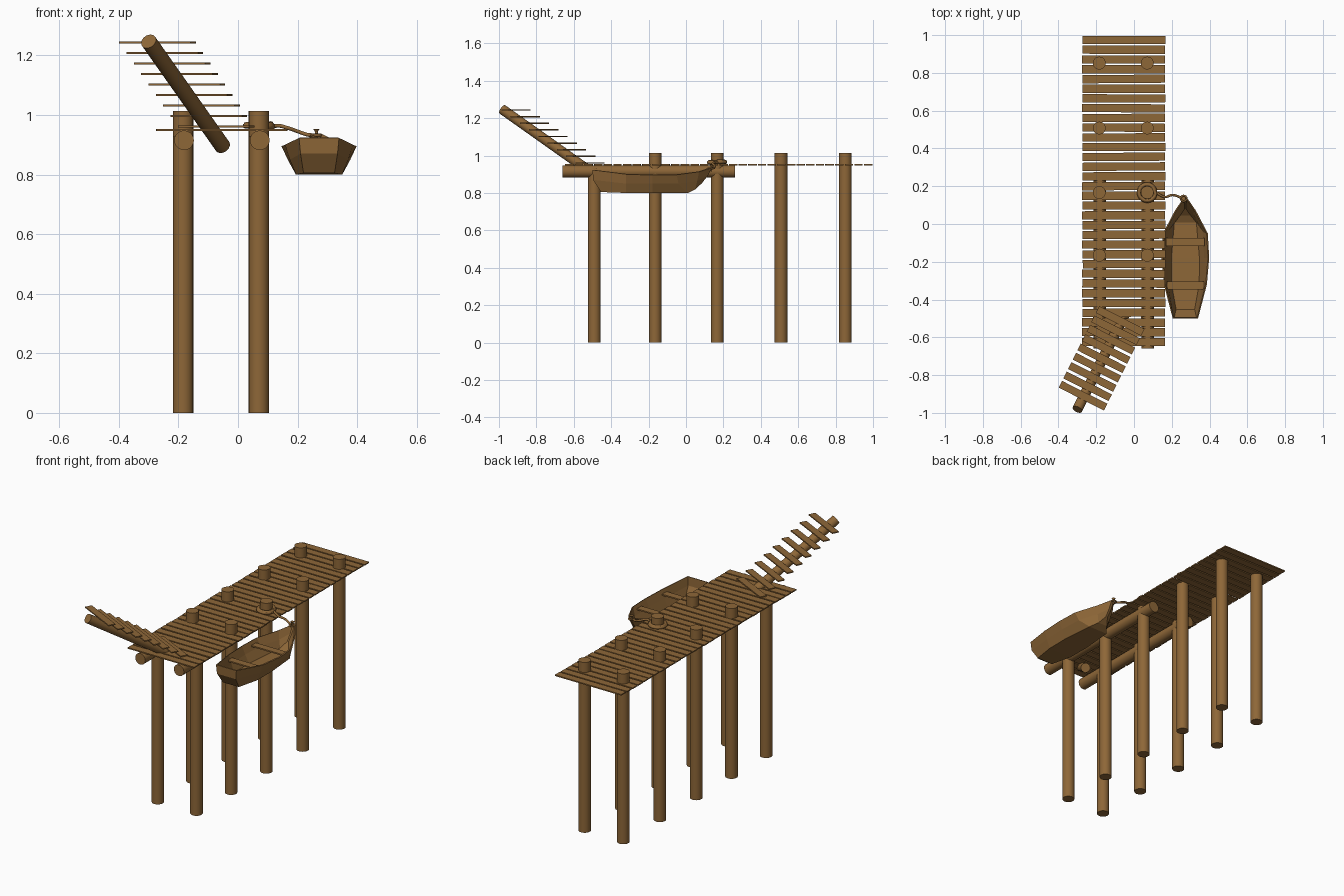
import bpy, bmesh, math, random
from mathutils import Vector, Matrix

if "Cube" in bpy.data.objects:
    bpy.data.objects.remove(bpy.data.objects["Cube"])

random.seed(4)
wood = bpy.data.materials.new("brown wood")
wood.diffuse_color = (0.27, 0.135, 0.039, 1)
wood.use_nodes = True
wood.node_tree.nodes["Principled BSDF"].inputs["Base Color"].default_value = wood.diffuse_color


def finish(name, bm, smooth=False):
    bmesh.ops.recalc_face_normals(bm, faces=bm.faces)
    me = bpy.data.meshes.new(name)
    bm.to_mesh(me)
    bm.free()
    ob = bpy.data.objects.new(name, me)
    bpy.context.collection.objects.link(ob)
    me.materials.append(wood)
    if smooth:
        bpy.ops.object.select_all(action='DESELECT')
        bpy.context.view_layer.objects.active = ob
        ob.select_set(True)
        bpy.ops.object.shade_smooth_by_angle(angle=math.radians(40))
    return ob


def add_box(bm, centre, size, turn=0.0):
    m = Matrix.Translation(centre) @ Matrix.Rotation(turn, 4, 'Z') @ Matrix.Diagonal((*size, 1))
    bmesh.ops.create_cube(bm, size=1, matrix=m)


def log(name, a, b, r, r2=None, sides=20):
    a, b = Vector(a), Vector(b)
    d = b - a
    m = Matrix.Translation((a + b) / 2) @ d.to_track_quat('Z', 'Y').to_matrix().to_4x4()
    bm = bmesh.new()
    bmesh.ops.create_cone(bm, cap_ends=True, segments=sides, radius1=r,
                          radius2=r if r2 is None else r2, depth=d.length, matrix=m)
    return finish(name, bm, True)


def rope(name, pts, r, cyclic=False):
    cu = bpy.data.curves.new(name, 'CURVE')
    cu.dimensions = '3D'
    cu.bevel_depth = r
    cu.bevel_resolution = 2
    cu.resolution_u = 5
    cu.use_fill_caps = True
    sp = cu.splines.new('BEZIER')
    sp.bezier_points.add(len(pts) - 1)
    for p, co in zip(sp.bezier_points, pts):
        p.co = co
        p.handle_left_type = p.handle_right_type = 'AUTO'
    sp.use_cyclic_u = cyclic
    cu.materials.append(wood)
    ob = bpy.data.objects.new(name, cu)
    bpy.context.collection.objects.link(ob)


# Posts: the front pair stops under the deck, the others pass through it
for x in (-0.184, 0.07):
    for i, y in enumerate((-0.49, -0.165, 0.167, 0.508, 0.852)):
        log(f"post_{i}", (x, y, 0), (x, y, 0.93 if i == 0 else 1.013), 0.034)
# Beams lying below the deck
for x in (-0.181, 0.073):
    log("deck_beam", (x, -0.66, 0.915), (x, 0.262, 0.915), 0.033)

# Deck planks
bm = bmesh.new()
N = 32
pitch = 1.65 / N
for i in range(N):
    add_box(bm, (-0.054 + random.uniform(-.002, .002), -0.65 + (i + 0.5) * pitch, 0.950),
            (0.438, 0.0435, 0.007), random.uniform(-.008, .008) if 0 < i < N - 1 else 0)
finish("deck_planks", bm)

# Gangway: sloping log with level steps
log("gangway_log", (-0.30, -0.982, 1.247), (-0.052, -0.485, 0.895), 0.027)
bm = bmesh.new()
for i in range(9):
    add_box(bm, (-0.27 + i * 0.0246, -0.909 + i * 0.0495, 1.243 - i * 0.0353),
            (0.268, 0.04, 0.007), math.atan2(-0.45, 0.89))
finish("gangway_steps", bm)

# Boat hull: stations of (y, half width, z) for rim, middle and floor
CX = 0.272
stations = [
    ((-0.50, 0.067, 0.923), (-0.497, 0.062, 0.87), (-0.455, 0.052, 0.805)),
    ((-0.32, 0.114, 0.900), (-0.32, 0.098, 0.85), (-0.32, 0.077, 0.80)),
    ((-0.18, 0.126, 0.895), (-0.18, 0.105, 0.85), (-0.18, 0.078, 0.80)),
    ((-0.05, 0.119, 0.897), (-0.04, 0.099, 0.85), (0.01, 0.062, 0.80)),
    ((0.07, 0.056, 0.913), (0.06, 0.045, 0.865), (0.05, 0.030, 0.82)),
    ((0.14, 0.008, 0.935), (0.115, 0.007, 0.89), (0.085, 0.006, 0.852)),
]
bm = bmesh.new()
rows = []
for st in stations:
    left = [bm.verts.new((CX - w, y, z)) for y, w, z in st]
    right = [bm.verts.new((CX + w, y, z)) for y, w, z in reversed(st)]
    rows.append(left + right)
for a, b in zip(rows, rows[1:]):
    for k in range(5):
        bm.faces.new((a[k], a[k + 1], b[k + 1], b[k]))
for r in (rows[0], rows[-1]):          # transom and stem
    bm.faces.new((r[0], r[1], r[4], r[5]))
    bm.faces.new((r[1], r[2], r[3], r[4]))
hull = finish("boat_hull", bm)
mod = hull.modifiers.new("planking", 'SOLIDIFY')
mod.thickness = 0.007
mod.offset = -1

# Boat seats
bm = bmesh.new()
add_box(bm, (CX, -0.095, 0.878), (0.205, 0.042, 0.008))
add_box(bm, (CX, -0.325, 0.878), (0.195, 0.042, 0.008))
finish("boat_seats", bm)

# Mooring peg on the bow
log("bow_peg", (0.263, 0.135, 0.915), (0.263, 0.135, 0.945), 0.005, sides=10)
log("bow_peg_head", (0.263, 0.135, 0.943), (0.263, 0.135, 0.953), 0.005, 0.011, sides=10)

# Rope coiled round the post and led to the bow
coil = []
for i in range(17):
    t = -2 * math.pi * 2 * (1 - i / 16)
    r = 0.041 + 0.006 * i / 16
    coil.append((0.07 + r * math.cos(t), 0.167 + r * math.sin(t), 0.970 - 0.009 * i / 16))
lead = [(0.135, 0.155, 0.964), (0.165, 0.143, 0.957), (0.20, 0.153, 0.945),
        (0.232, 0.147, 0.934), (0.249, 0.137, 0.932)]
rope("mooring_coil", coil, 0.009)
rope("mooring_rope", coil[-2:] + lead, 0.0065)
rope("bow_loop", [(0.263 + 0.015 * math.cos(k * math.pi / 4),
                   0.135 + 0.015 * math.sin(k * math.pi / 4), 0.932) for k in range(8)], 0.005, True)
